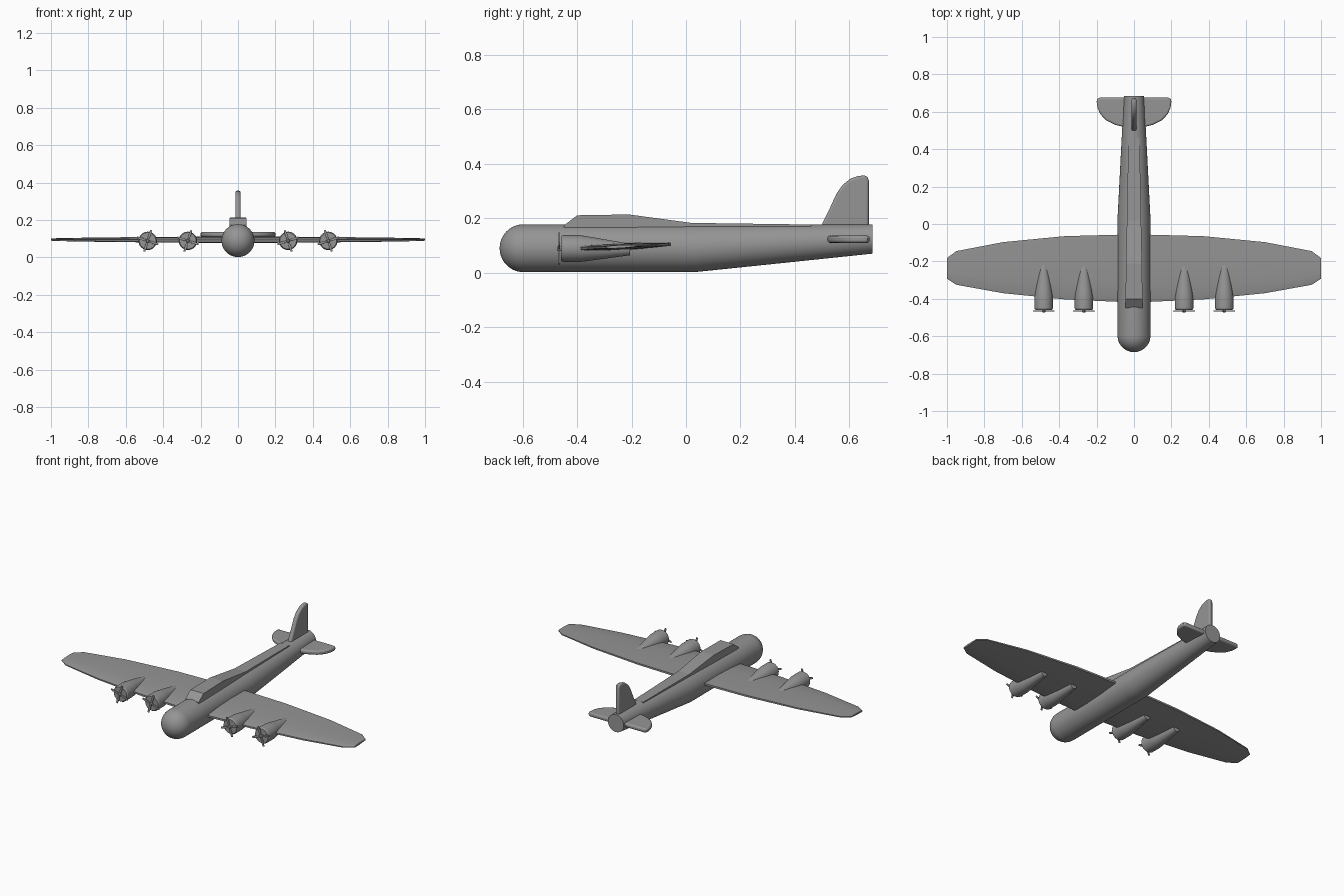
import bpy, bmesh
from math import sin, cos, pi, radians
from mathutils import Vector

cube = bpy.data.objects.get("Cube")
if cube:
    bpy.data.objects.remove(cube, do_unlink=True)

grey = bpy.data.materials.new("airframe_grey")
grey.use_nodes = True
grey.diffuse_color = (0.3, 0.3, 0.3, 1)
grey.node_tree.nodes["Principled BSDF"].inputs["Base Color"].default_value = (0.3, 0.3, 0.3, 1)


def finish(name, bm, bevel=0.0, smooth=30):
    """Turn a bmesh into a named grey object, optionally with rounded rims."""
    bmesh.ops.recalc_face_normals(bm, faces=bm.faces)
    mesh = bpy.data.meshes.new(name)
    bm.to_mesh(mesh)
    bm.free()
    mesh.materials.append(grey)
    ob = bpy.data.objects.new(name, mesh)
    bpy.context.collection.objects.link(ob)
    bpy.ops.object.select_all(action='DESELECT')
    bpy.context.view_layer.objects.active = ob
    ob.select_set(True)
    if bevel:
        mod = ob.modifiers.new("rounded_rim", 'BEVEL')
        mod.width, mod.segments, mod.limit_method = bevel, 3, 'ANGLE'
        mod.angle_limit = radians(50)
    bpy.ops.object.shade_smooth_by_angle(angle=radians(smooth))
    return ob


def loft(name, sections, smooth=30):
    """Skin closed cross-sections that all have the same number of points."""
    bm = bmesh.new()
    rings = [[bm.verts.new(p) for p in s] for s in sections]
    n = len(rings[0])
    for a, b in zip(rings, rings[1:]):
        for i in range(n):
            j = (i + 1) % n
            bm.faces.new((a[i], a[j], b[j], b[i]))
    bm.faces.new(rings[0])
    bm.faces.new(rings[-1])
    return finish(name, bm, smooth=smooth)


def circle(x, y, z, r, n=32):
    return [(x + r * cos(2 * pi * i / n), y, z + r * sin(2 * pi * i / n)) for i in range(n)]


def slab(name, points, thickness, bevel):
    """Extrude a flat outline along its thickness vector."""
    bm = bmesh.new()
    half = Vector(thickness) / 2
    face = bm.faces.new([bm.verts.new(Vector(p) - half) for p in points])
    ext = bmesh.ops.extrude_face_region(bm, geom=[face])
    bmesh.ops.translate(bm, vec=half * 2,
                        verts=[v for v in ext["geom"] if isinstance(v, bmesh.types.BMVert)])
    return finish(name, bm, bevel)


# Fuselage: hemispherical nose, straight barrel, tail tapering up to a flat end
R, MID = 0.088, 0.09
nose = [circle(0, -0.597 - R * cos(a), MID, R * sin(a), 48)
        for a in [pi / 2 * max(i, 0.05) / 12 for i in range(13)]]
barrel = [circle(0, y, MID, R, 48) for y in (-0.3, 0.0, 0.03)]
tail = [circle(0, y, MID + R - r, r, 48) for y, r in ((0.06, 0.0865), (0.35, 0.0715), (0.685, 0.054))]
loft("fuselage", nose + barrel + tail)

# Canopy: flat-sided hump running back into a low spine
spine = [(-0.448, 0.045, 0.174), (-0.4, 0.045, 0.211), (-0.21, 0.043, 0.214),
         (0.02, 0.038, 0.183), (0.46, 0.03, 0.177)]
loft("canopy", [[(-w, y, 0.14), (w, y, 0.14), (w, y, z), (-w, y, z)] for y, w, z in spine], 5)

# Main wing: span stations with leading edge, trailing edge and thickness
stations = [(0, -0.42, -0.055, 0.03), (0.37, -0.403, -0.065, 0.026), (0.7, -0.37, -0.097, 0.021),
            (0.95, -0.325, -0.145, 0.014), (1.0, -0.292, -0.182, 0.011)]


def wing_section(x, lead, trail, thick):
    outline = [(0, 0.2), (0.06, 0.38), (0.3, 0.5), (0.65, 0.45), (1, 0.2)]
    pts = []
    for side, part in ((1, outline), (-1, outline[::-1])):
        for f, t in part:
            y = lead + f * (trail - lead)
            pts.append((x, y, 0.096 + 0.045 * (y + 0.24) + side * t * thick))
    return pts


mirrored = [(-x, *rest) for x, *rest in stations[:0:-1]]
loft("main_wing", [wing_section(*s) for s in mirrored + stations])

# Engines: tapering nacelles with four-bladed propellers
for side, side_name in ((1, "left"), (-1, "right")):
    for x, place in ((0.268, "inner"), (0.483, "outer")):
        x *= side
        label = f"{side_name}_{place}"
        profile = [(-0.46, 0.044), (-0.452, 0.049), (-0.39, 0.049), (-0.36, 0.045), (-0.205, 0.021)]
        loft(f"{label}_nacelle", [circle(x, y, 0.089 - max(0, y + 0.4) * 0.02, r) for y, r in profile])
        loft(f"{label}_propeller_hub",
             [circle(x, y, 0.089, r, 16) for y, r in ((-0.474, 0.006), (-0.468, 0.01), (-0.458, 0.01))])
        for k in range(4):
            a = side * radians(18) + k * pi / 2
            along, across = Vector((cos(a), 0, sin(a))), Vector((-sin(a), 0, cos(a)))
            base = Vector((x, -0.466, 0.089))
            blade = [(0, -0.004), (0.035, -0.007), (0.06, -0.005), (0.06, 0.005), (0.035, 0.007), (0, 0.004)]
            slab(f"{label}_propeller_blade_{k + 1}",
                 [base + along * u + across * v for u, v in blade], (0, 0.005, 0), 0.001)

# Tailplane: straight trailing edge, curved leading edge, rounded rim
half = [(0.05, 0.518), (0.1, 0.53), (0.15, 0.555), (0.18, 0.587), (0.195, 0.62),
        (0.2, 0.655), (0.197, 0.668), (0.185, 0.675)]
slab("tailplane", [(x, y, 0.123) for x, y in half] + [(-x, y, 0.123) for x, y in half[::-1]],
     (0, 0, 0.026), 0.009)

# Tail fin: swept curved front, upright back
fin = [(0.485, 0.15), (0.5, 0.18), (0.53, 0.24), (0.553, 0.29), (0.575, 0.322), (0.605, 0.346),
       (0.635, 0.356), (0.657, 0.357), (0.668, 0.351), (0.672, 0.338), (0.672, 0.15)]
slab("tail_fin", [(0, y, z) for y, z in fin], (0.026, 0, 0), 0.009)
